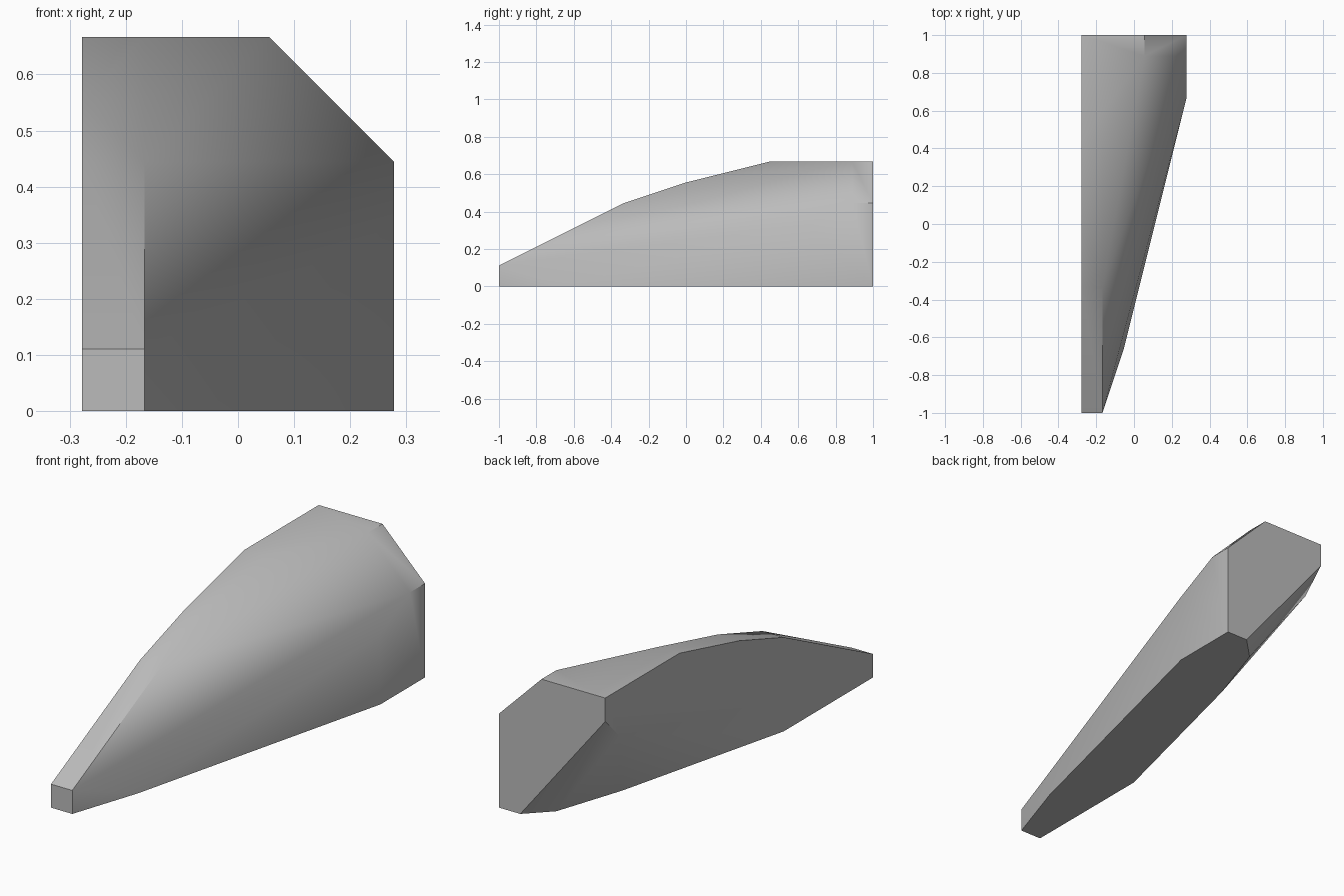
import bpy, bmesh, math
from mathutils import Vector

default = bpy.data.objects.get("Cube")
if default:
    bpy.data.objects.remove(default, do_unlink=True)

UNIT = 1 / 9              # the part is laid out on a regular lattice
OUTER, INNER = 2.5, -2.5  # outermost side and flat mating side


def make_material(name, value):
    mat = bpy.data.materials.new(name)
    mat.use_nodes = True
    colour = (value, value, value, 1)
    mat.diffuse_color = colour
    mat.node_tree.nodes["Principled BSDF"].inputs["Base Color"].default_value = colour
    return mat


# Flat mating side, outline as (y, z)
inner_side = [(-9, 0), (-9, 1), (-3, 4), (0, 5), (4, 6), (9, 6), (9, 5), (8, 4), (-3, 0)]
# Shoulder line beside the sloping crest, as (y, z)
shoulder = [(-9, 0), (-9, 1), (-3, 4), (0, 5), (4, 6)]
# Narrow vertical panel on the outer side, as (y, z)
outer_side = [(6, 0), (6, 3), (8, 4), (9, 4), (9, 0)]
# Remaining corners of the underside, as (x, y)
underside = [(-0.5, -6), (-0.5, 5), (0.5, 8), (1.5, 9)]
# Rear end of the crest, as (x, y)
crest = [(0.5, 8), (0.5, 9)]

points = [(INNER, y, z) for y, z in inner_side]
points += [(INNER + 1, y, z) for y, z in shoulder]
points += [(OUTER, y, z) for y, z in outer_side]
points += [(x, y, 0) for x, y in underside]
points += [(x, y, 6) for x, y in crest]

# Skin the outlines into one convex wedge
bm = bmesh.new()
for p in points:
    bm.verts.new(Vector(p) * UNIT)
bmesh.ops.convex_hull(bm, input=bm.verts[:])
bmesh.ops.dissolve_limit(bm, angle_limit=math.radians(0.5),
                         verts=bm.verts[:], edges=bm.edges[:])
bmesh.ops.recalc_face_normals(bm, faces=bm.faces[:])
mesh = bpy.data.meshes.new("curved_wedge")
bm.to_mesh(mesh)
bm.free()

wedge = bpy.data.objects.new("curved_wedge", mesh)
bpy.context.collection.objects.link(wedge)
mesh.materials.append(make_material("plain_grey", 0.5))

# Smooth the gentle bends and keep the hard edges
bpy.ops.object.select_all(action="DESELECT")
wedge.select_set(True)
bpy.context.view_layer.objects.active = wedge
bpy.ops.object.shade_smooth_by_angle(angle=math.radians(40))
